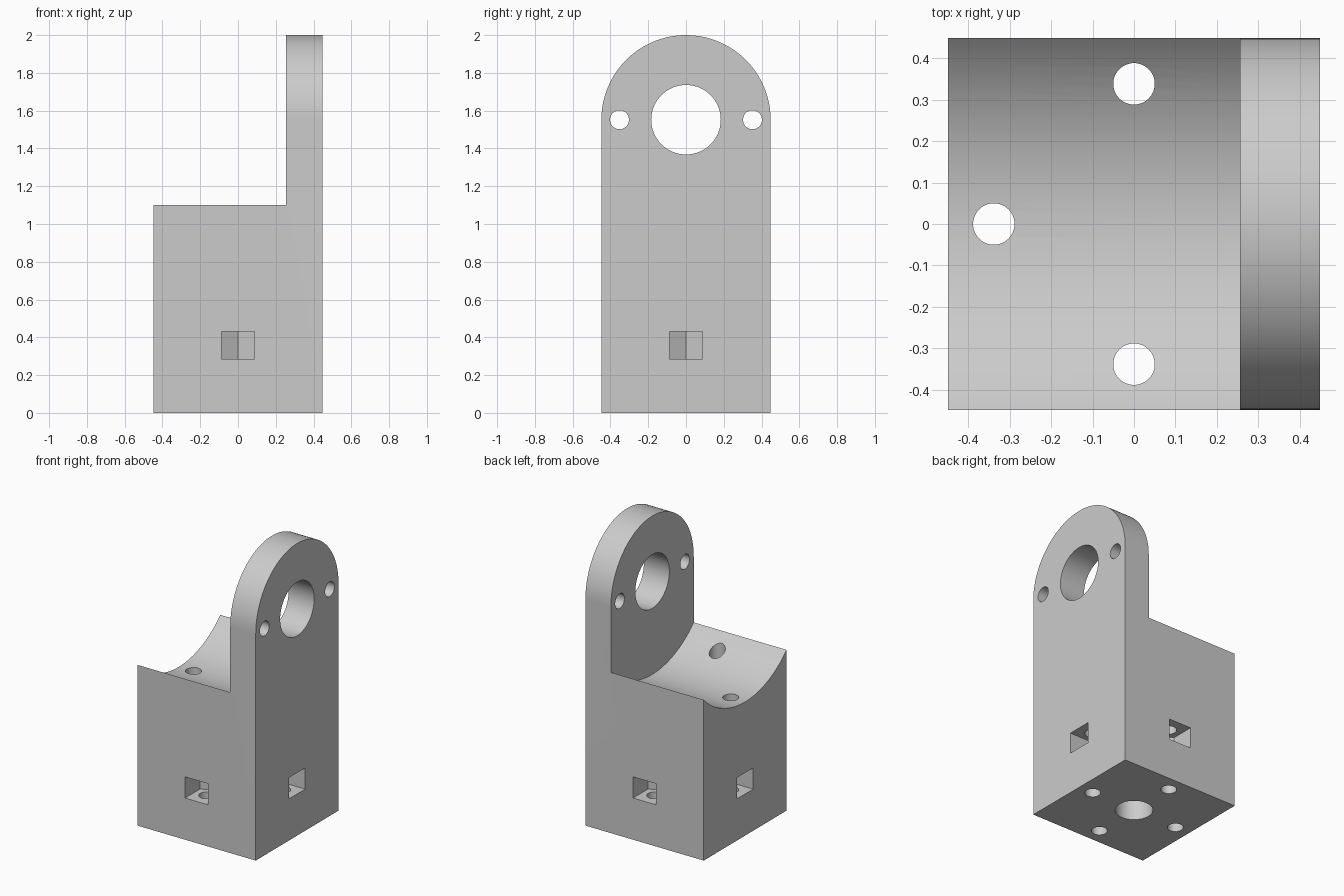
import bpy
import math
from mathutils import Matrix, Vector

cube = bpy.data.objects.get("Cube")
if cube:
    bpy.data.objects.remove(cube, do_unlink=True)

HALF = 0.448          # half width of the square footprint
BORE_Z = 1.552        # height of the bore axis
PLATE_X = 0.255       # inner face of the upright plate
SCREW = 0.338         # screw distance from the centre
ALONG_X = Matrix(((0, 0, 1), (1, 0, 0), (0, 1, 0))).to_4x4()  # maps (u, v, w) to (w, u, v)

grey = bpy.data.materials.new("light grey plastic")
grey.use_nodes = True
grey.diffuse_color = (0.6, 0.6, 0.6, 1)
grey.node_tree.nodes["Principled BSDF"].inputs["Base Color"].default_value = grey.diffuse_color


def prism(name, outline, low, high, matrix=Matrix()):
    """Extrude a counter-clockwise outline from low to high, then place it."""
    n = len(outline)
    verts = [matrix @ Vector((u, v, w)) for w in (low, high) for u, v in outline]
    faces = [list(range(n))[::-1], list(range(n, 2 * n))]
    faces += [[i, (i + 1) % n, n + (i + 1) % n, n + i] for i in range(n)]
    mesh = bpy.data.meshes.new(name)
    mesh.from_pydata(verts, [], faces)
    mesh.materials.append(grey)
    obj = bpy.data.objects.new(name, mesh)
    bpy.context.collection.objects.link(obj)
    return obj


def arc(u, v, radius, turn=2 * math.pi, steps=64):
    count = steps if turn > 6 else steps + 1
    return [(u + radius * math.cos(turn * i / steps), v + radius * math.sin(turn * i / steps))
            for i in range(count)]


# Solid arched block
outline = [(-HALF, 0), (HALF, 0)] + arc(0, BORE_Z, HALF, math.pi)
bracket = prism("motor_bracket", outline, -HALF, HALF, ALONG_X)

# Round cradle in front of the upright plate
cradle_radius = math.hypot(HALF, BORE_Z - 1.1)
cutters = [prism("cradle_cutter", arc(0, BORE_Z, cradle_radius, steps=128), -1, PLATE_X, ALONG_X)]

# Bore and two screw holes through the plate
for y, radius in ((0, 0.184), (-0.352, 0.05), (0.352, 0.05)):
    cutters.append(prism("plate_hole_cutter", arc(y, BORE_Z, radius), 0, 1, ALONG_X))

# Blind centre hole from below
cutters.append(prism("centre_hole_cutter", arc(0, 0, 0.118), -0.1, 0.5))

# Four vertical screw holes, each with a pointed nut pocket open to the side
pocket = [(-0.6, -0.087), (-0.288, -0.087), (-0.238, 0), (-0.288, 0.087), (-0.6, 0.087)]
for k in range(4):
    spin = Matrix.Rotation(k * math.pi / 2, 4, "Z")
    top = 0.95 if k == 2 else 1.5
    cutters.append(prism("screw_hole_cutter", arc(-SCREW, 0, 0.05, steps=48), -0.1, top, spin))
    cutters.append(prism("nut_pocket_cutter", pocket, 0.285, 0.43, spin))

# Cut everything, then remove the cutters
bpy.ops.object.select_all(action="DESELECT")
bracket.select_set(True)
bpy.context.view_layer.objects.active = bracket
for cutter in cutters:
    cutter.hide_render = True
    cut = bracket.modifiers.new("cut", "BOOLEAN")
    cut.operation = "DIFFERENCE"
    cut.solver = "EXACT"
    cut.object = cutter
    bpy.ops.object.modifier_apply(modifier=cut.name)
    bpy.data.objects.remove(cutter, do_unlink=True)

bpy.ops.object.shade_smooth_by_angle(angle=math.radians(30))
